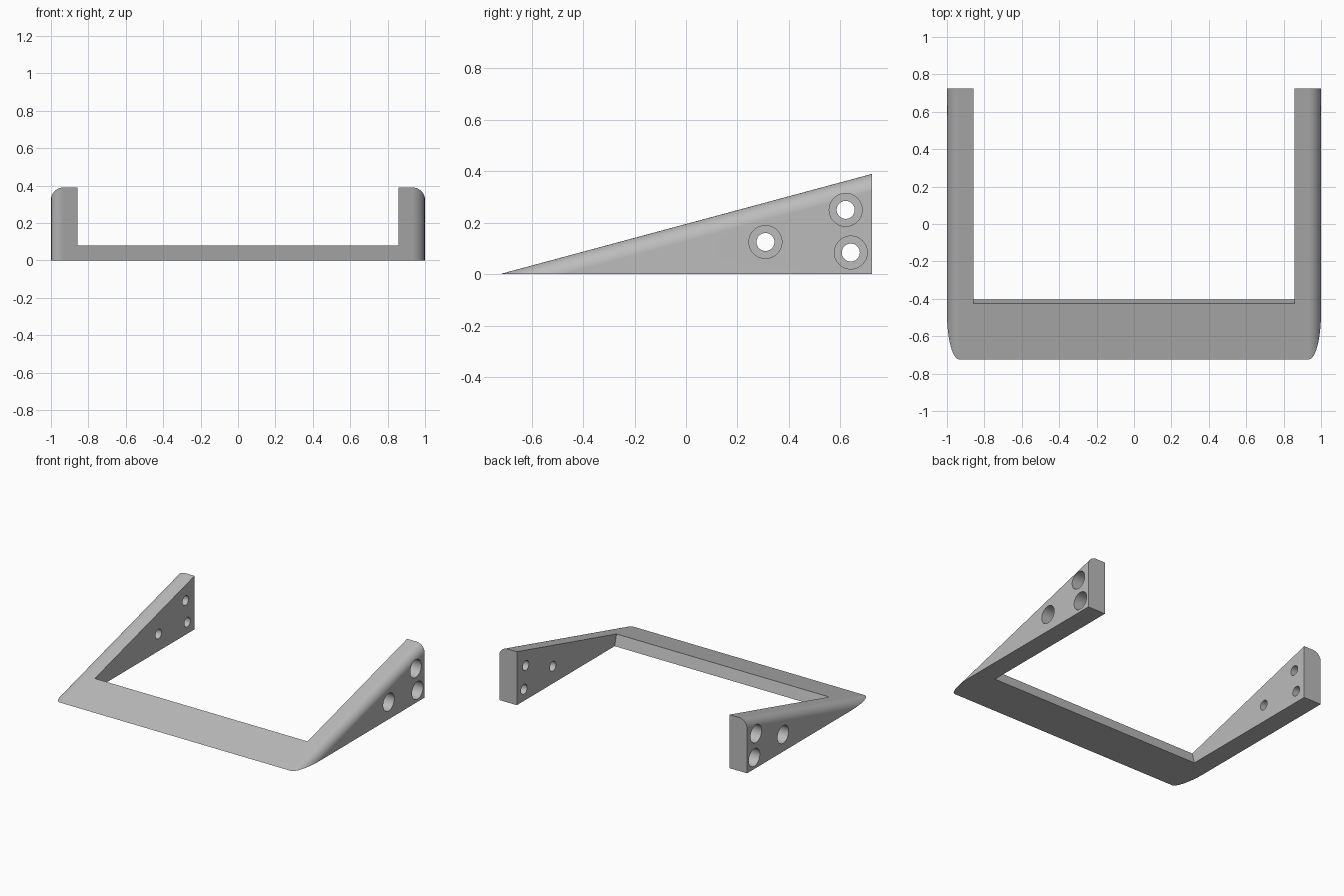
import bpy, bmesh, math
from mathutils import Vector

if "Cube" in bpy.data.objects:
    bpy.data.objects.remove(bpy.data.objects["Cube"], do_unlink=True)

FRONT, BACK, HEIGHT = -0.724, 0.724, 0.39
SLOPE = HEIGHT / (BACK - FRONT)
INNER_X, BAR_BACK = 0.858, -0.403
FILLET = 0.065
HOLES = [(0.309, 0.125), (0.621, 0.25), (0.641, 0.084)]
BORE_R, HOLE_R, BORE_DEPTH = 0.064, 0.035, 0.09

grey = bpy.data.materials.new("plain grey")
grey.use_nodes = True
colour = (0.5, 0.5, 0.5, 1)
grey.diffuse_color = colour
grey.node_tree.nodes["Principled BSDF"].inputs["Base Color"].default_value = colour


def prism(name, points, sweep, cut_floor=False):
    """Sweep a planar polygon into a solid, optionally cut flat at z = 0."""
    bm = bmesh.new()
    face = bm.faces.new([bm.verts.new(p) for p in points])
    ext = bmesh.ops.extrude_face_region(bm, geom=[face], use_keep_orig=True)
    moved = [g for g in ext["geom"] if isinstance(g, bmesh.types.BMVert)]
    bmesh.ops.translate(bm, verts=moved, vec=sweep)
    if cut_floor:
        cut = bmesh.ops.bisect_plane(bm, geom=bm.verts[:] + bm.edges[:] + bm.faces[:],
                                     plane_co=(0, 0, 0), plane_no=(0, 0, 1), clear_inner=True)
        rim = [g for g in cut["geom_cut"] if isinstance(g, bmesh.types.BMEdge)]
        bmesh.ops.holes_fill(bm, edges=rim, sides=0)
    bmesh.ops.recalc_face_normals(bm, faces=bm.faces[:])
    mesh = bpy.data.meshes.new(name)
    bm.to_mesh(mesh)
    bm.free()
    mesh.materials.append(grey)
    obj = bpy.data.objects.new(name, mesh)
    bpy.context.collection.objects.link(obj)
    return obj


def subtract(target, cutter):
    cutter.hide_render = True
    mod = target.modifiers.new("cut", 'BOOLEAN')
    mod.operation, mod.solver, mod.object = 'DIFFERENCE', 'EXACT', cutter
    bpy.context.view_layer.objects.active = target
    bpy.ops.object.modifier_apply(modifier=mod.name)
    bpy.data.objects.remove(cutter, do_unlink=True)


def disc(x, y, z, r, sides=48):
    turn = [2 * math.pi * i / sides for i in range(sides)]
    return [(x, y + r * math.cos(a), z + r * math.sin(a)) for a in turn]


# Wedge body: section with rounded top corners, swept down the slope
rise = FILLET * math.sqrt(1 + SLOPE ** 2)
arc = [math.pi / 2 * i / 14 for i in range(15)]
right = [(1 - FILLET + FILLET * math.cos(a), BACK, HEIGHT - rise + rise * math.sin(a)) for a in arc]
left = [(-x, y, z) for x, y, z in reversed(right)]
length = 1.9
body = prism("wedge_frame", [(-1, BACK, -1), (1, BACK, -1)] + right + left,
             Vector((0, -length, -length * SLOPE)), cut_floor=True)

# Opening between the arms, its front wall square to the slope
opening = [(-INNER_X, BAR_BACK - SLOPE * z, z) for z in (-0.1, 0.6)]
opening += [(-INNER_X, 1, 0.6), (-INNER_X, 1, -0.1)]
subtract(body, prism("opening_cutter", opening, Vector((2 * INNER_X, 0, 0))))

# Counterbored screw holes in both arms
for side in (-1, 1):
    for y, z in HOLES:
        for r, depth in ((BORE_R, BORE_DEPTH), (HOLE_R, 0.3)):
            sweep = Vector((-side * (depth + 0.1), 0, 0))
            subtract(body, prism("hole_cutter", disc(side * 1.1, y, z, r), sweep))

# Smooth fillets and bores, crisp edges elsewhere
bpy.ops.object.select_all(action='DESELECT')
body.select_set(True)
bpy.context.view_layer.objects.active = body
bpy.ops.object.shade_smooth_by_angle(angle=math.radians(30))
normals = body.modifiers.new("flat_sides", 'WEIGHTED_NORMAL')
normals.keep_sharp = True
